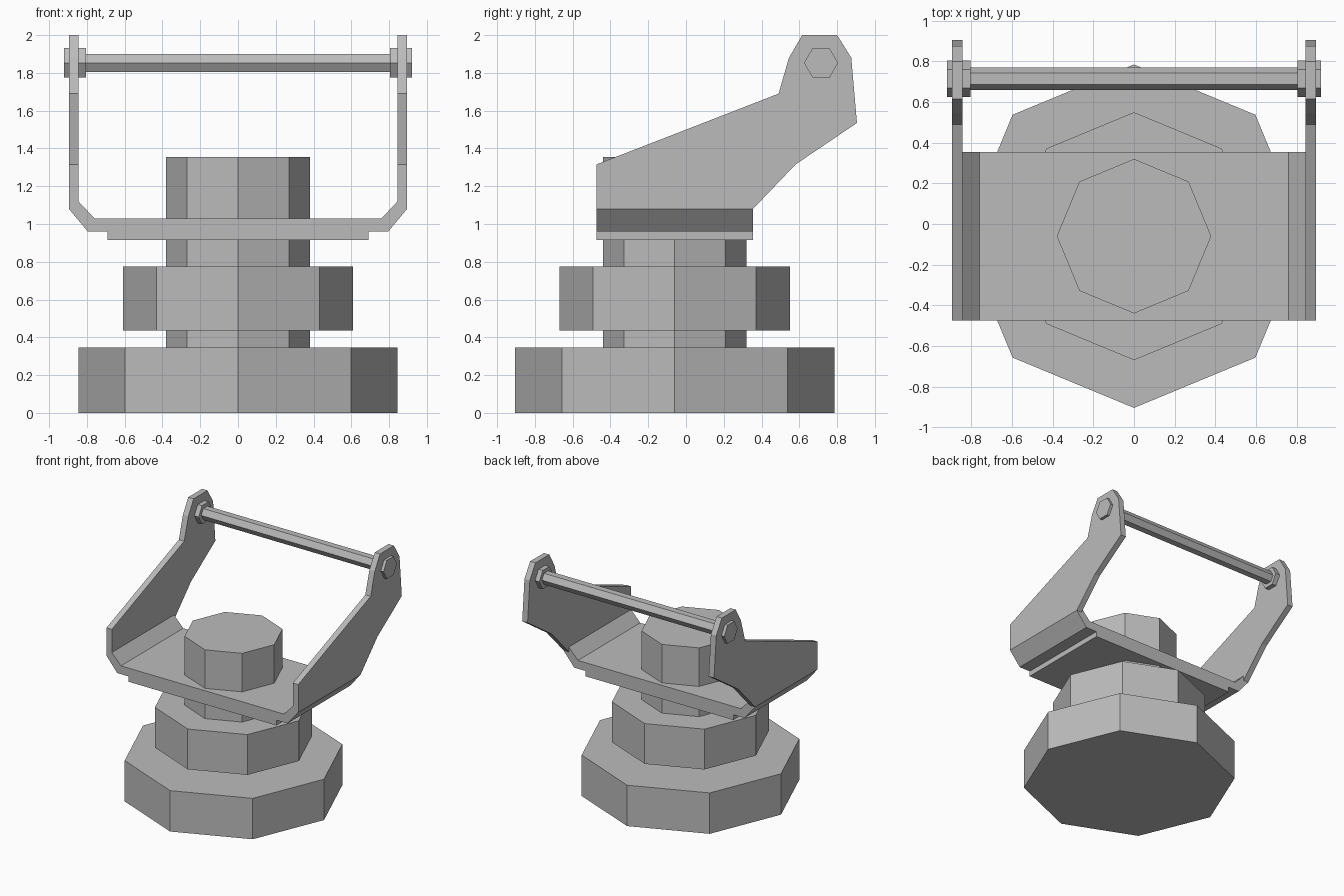
import bpy, bmesh, math
from mathutils import Vector

if "Cube" in bpy.data.objects:
    bpy.data.objects.remove(bpy.data.objects["Cube"])

grey = bpy.data.materials.new("plain grey")
grey.use_nodes = True
colour = (0.5, 0.5, 0.5, 1)
grey.diffuse_color = colour
grey.node_tree.nodes["Principled BSDF"].inputs["Base Color"].default_value = colour


def extrude(name, points, axis, start, end):
    """Extrude a closed 2D profile along x (y,z), y (x,z) or z (x,y)."""
    place = {"x": lambda a, b: (start, a, b),
             "y": lambda a, b: (a, start, b),
             "z": lambda a, b: (a, b, start)}[axis]
    bm = bmesh.new()
    face = bm.faces.new([bm.verts.new(place(a, b)) for a, b in points])
    moved = bmesh.ops.extrude_face_region(bm, geom=[face])["geom"]
    shift = Vector([end - start if axis == k else 0 for k in "xyz"])
    bmesh.ops.translate(bm, vec=shift,
                        verts=[v for v in moved if isinstance(v, bmesh.types.BMVert)])
    bmesh.ops.recalc_face_normals(bm, faces=bm.faces)
    mesh = bpy.data.meshes.new(name)
    bm.to_mesh(mesh)
    bm.free()
    mesh.materials.append(grey)
    obj = bpy.data.objects.new(name, mesh)
    bpy.context.collection.objects.link(obj)
    return obj


def ring(sides, radius, a, b):
    turn = math.tau / sides
    return [(a + radius * math.cos(i * turn), b + radius * math.sin(i * turn))
            for i in range(sides)]


# Octagonal pedestal
for name, radius, low, high in (("base_disc", 0.845, 0, 0.345),
                                ("centre_column", 0.38, 0.345, 1.355),
                                ("middle_disc", 0.61, 0.435, 0.775)):
    extrude(name, ring(8, radius, 0, -0.06), "z", low, high)

# Bracket floor with bevelled corners and a stepped underside
half = [(0.69, 0.915), (0.69, 0.96), (0.795, 0.96), (0.895, 1.08),
        (0.845, 1.12), (0.76, 1.03)]
floor = half + [(-x, z) for x, z in reversed(half)]
extrude("bracket_floor", floor, "y", -0.475, 0.355)

# Bracket arms, axle nuts and axle
arm = [(-0.475, 1.08), (-0.475, 1.315), (0.49, 1.69), (0.545, 1.88), (0.615, 2.0),
       (0.80, 2.0), (0.875, 1.88), (0.905, 1.535), (0.58, 1.315), (0.355, 1.08)]
axle_y, axle_z = 0.715, 1.853
for side, s in (("left", 1), ("right", -1)):
    extrude(side + "_arm", arm, "x", s * 0.845, s * 0.895)
    extrude(side + "_axle_nut", ring(6, 0.09, axle_y, axle_z), "x", s * 0.805, s * 0.92)
extrude("axle", ring(6, 0.055, axle_y, axle_z), "x", -0.82, 0.82)
